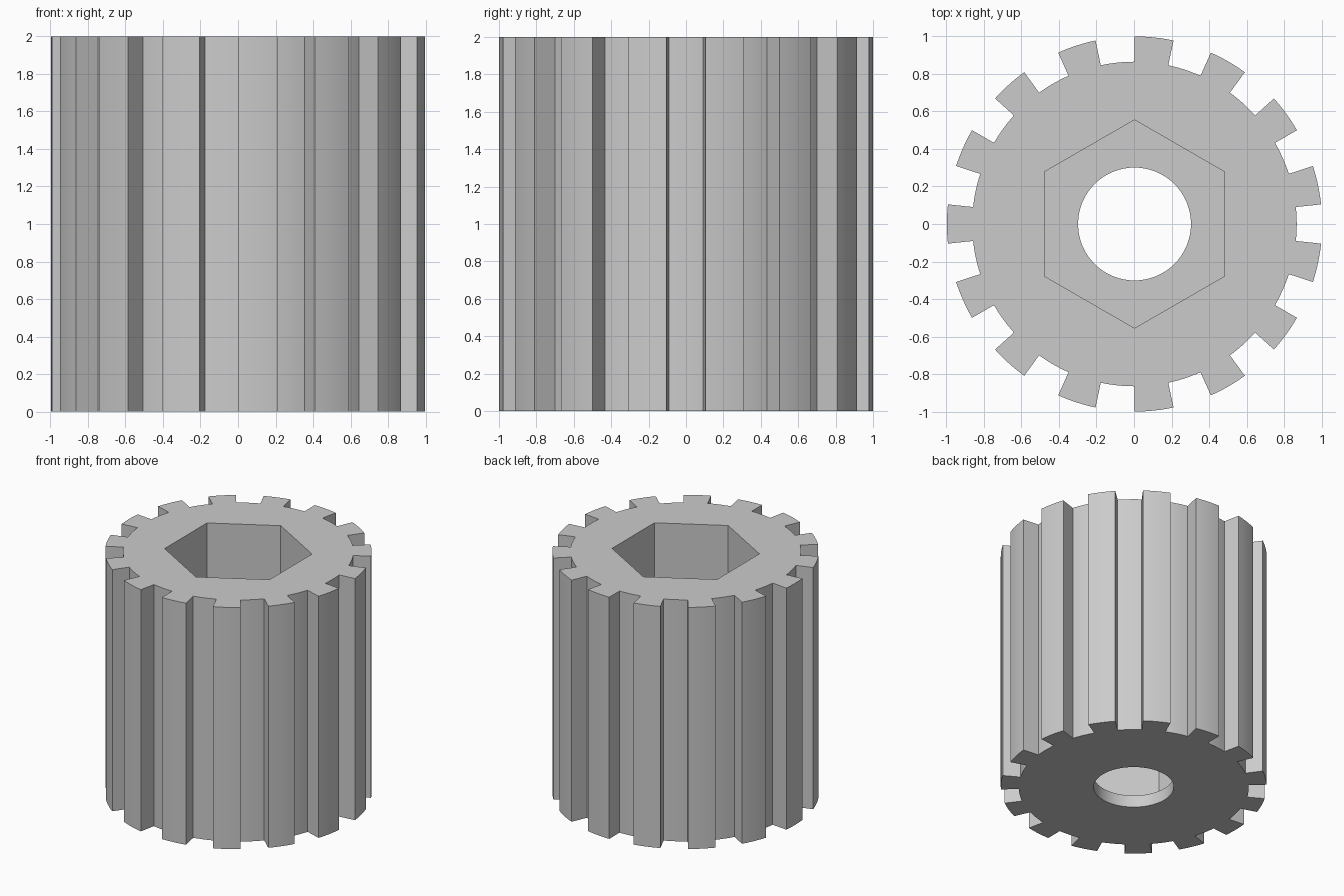
import bpy
import bmesh
from math import cos, sin, pi, radians

if "Cube" in bpy.data.objects:
    bpy.data.objects.remove(bpy.data.objects["Cube"], do_unlink=True)

TEETH = 15
STEPS = 6              # arc segments on each tooth tip and each root
ROOT, TIP = 0.865, 1.0
HEIGHT, FLOOR = 2.0, 0.1
CENTRE_X = (1 - cos(radians(6))) / 2


def polar(radius, angle):
    return CENTRE_X + radius * cos(angle), radius * sin(angle)


def gear_outline():
    points = []
    half = pi / TEETH
    for i in range(2 * TEETH):
        radius = TIP if i % 2 == 0 else ROOT
        start = pi - half / 2 + i * half
        points += [polar(radius, start + half * s / STEPS) for s in range(STEPS + 1)]
    return points


def polygon(radius, sides):
    return [polar(radius, pi / 2 + 2 * pi * i / sides) for i in range(sides)]


def ring(bm, points, z):
    verts = [bm.verts.new((x, y, z)) for x, y in points]
    return [bm.edges.new((v, verts[i - 1])) for i, v in enumerate(verts)], verts


def wall(bm, points, z0, z1):
    """Vertical wall along an outline; returns its lower and upper edges."""
    low, a = ring(bm, points, z0)
    high, b = ring(bm, points, z1)
    for i in range(len(a)):
        bm.faces.new((a[i - 1], a[i], b[i], b[i - 1]))
    return low, high


def cap(bm, edges, direction):
    bmesh.ops.triangle_fill(bm, edges=edges, use_beauty=True, normal=(0, 0, direction))


bm = bmesh.new()
# Toothed outside, hexagonal socket and round bore
outer_low, outer_high = wall(bm, gear_outline(), 0, HEIGHT)
socket_low, socket_high = wall(bm, polygon(0.555, 6), FLOOR, HEIGHT)
bore_low, bore_high = wall(bm, polygon(0.301, 64), 0, FLOOR)
# Top face, underside and socket floor
cap(bm, outer_high + socket_high, 1)
cap(bm, outer_low + bore_low, -1)
cap(bm, socket_low + bore_high, 1)
bmesh.ops.recalc_face_normals(bm, faces=bm.faces)

mesh = bpy.data.meshes.new("pinion_gear")
bm.to_mesh(mesh)
bm.free()
gear = bpy.data.objects.new("pinion_gear", mesh)
bpy.context.collection.objects.link(gear)

# Plain grey
grey = bpy.data.materials.new("plain_grey")
grey.use_nodes = True
colour = (0.6, 0.6, 0.6, 1)
grey.diffuse_color = colour
grey.node_tree.nodes["Principled BSDF"].inputs["Base Color"].default_value = colour
mesh.materials.append(grey)

bpy.ops.object.select_all(action="DESELECT")
gear.select_set(True)
bpy.context.view_layer.objects.active = gear
bpy.ops.object.shade_smooth_by_angle(angle=radians(25))
